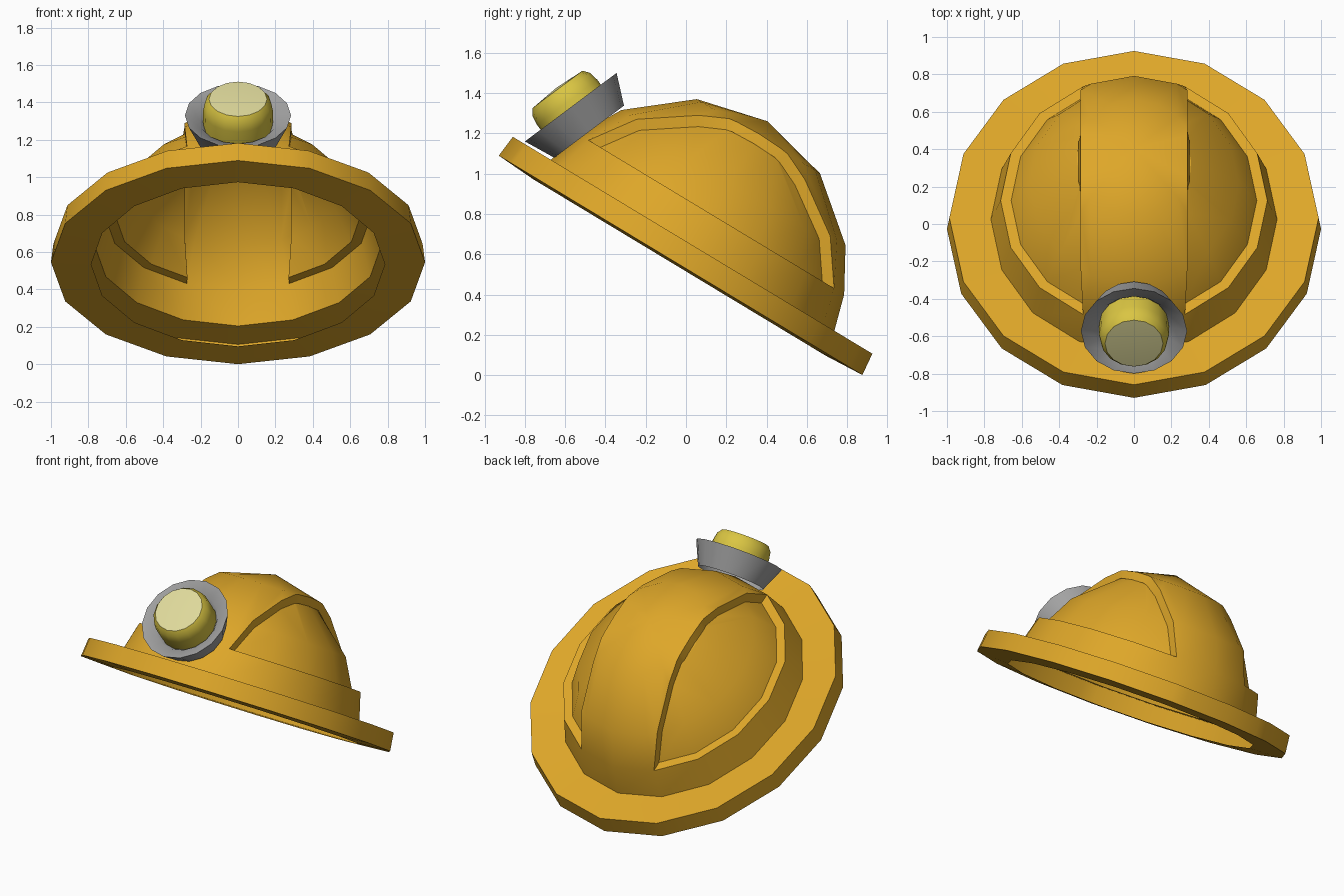
import bpy, bmesh, math
from mathutils import Matrix, Vector

if "Cube" in bpy.data.objects:
    bpy.data.objects.remove(bpy.data.objects["Cube"])


def material(name, rgb):
    m = bpy.data.materials.new(name)
    m.diffuse_color = (*rgb, 1)
    m.use_nodes = True
    m.node_tree.nodes["Principled BSDF"].inputs["Base Color"].default_value = m.diffuse_color
    return m


ORANGE = material("helmet_orange", (0.73, 0.385, 0.022))
GREY = material("lamp_grey", (0.36, 0.36, 0.36))
YELLOW = material("bulb_yellow", (0.70, 0.56, 0.055))
PALE = material("lens_pale", (0.74, 0.70, 0.33))


def lathe(profile, sides=16):
    """Revolve (rx, ry, z) rings around z; a zero radius makes a pole."""
    bm = bmesh.new()
    rings = []
    for rx, ry, z in profile:
        if rx == 0:
            rings.append([bm.verts.new((0, 0, z))] * sides)
            continue
        angles = [2 * math.pi * i / sides for i in range(sides)]
        rings.append([bm.verts.new((rx * math.cos(a), ry * math.sin(a), z)) for a in angles])
    for lo, hi in zip(rings, rings[1:]):
        for i in range(sides):
            j = (i + 1) % sides
            quad = [lo[i], lo[j], hi[j], hi[i]]
            bm.faces.new(list(dict.fromkeys(quad)))
    return bm


def finish(bm, name, mats, centre, tilt, sharp=40):
    mesh = bpy.data.meshes.new(name)
    bm.to_mesh(mesh)
    bm.free()
    for m in mats:
        mesh.materials.append(m)
    ob = bpy.data.objects.new(name, mesh)
    bpy.context.collection.objects.link(ob)
    ob.matrix_world = Matrix.Translation(centre) @ Matrix.Rotation(math.radians(tilt), 4, 'X')
    bpy.ops.object.select_all(action='DESELECT')
    ob.select_set(True)
    bpy.context.view_layer.objects.active = ob
    bpy.ops.object.shade_smooth_by_angle(angle=math.radians(sharp))
    return ob


# Helmet: brim underside, brim edge, brim top, then the dome
K = 0.926
shell = lathe([
    (0.785, 0.85, -0.012), (1.0, 1.054, 0.0), (0.987, 1.042, 0.116), (0.765, 0.826, 0.101),
    (0.77 * K, 0.77, 0.296), (0.65 * K, 0.65, 0.508), (0.357 * K, 0.357, 0.748), (0, 0, 0.835)])

# Recessed side panels leave a raised ridge front to back
CUT = 0.285
for side in (1, -1):
    bmesh.ops.bisect_plane(shell, geom=shell.verts[:] + shell.edges[:] + shell.faces[:], dist=0.016,
                           plane_co=Vector((side * CUT, 0, 0)), plane_no=Vector((1, 0, 0)))
shell.normal_update()
for side in (1, -1):
    panel = [f for f in shell.faces if f.calc_center_median().x * side > CUT - 0.005
             and min(v.co.z for v in f.verts) > 0.25]
    bmesh.ops.inset_region(shell, faces=panel, thickness=0.025, depth=-0.05, use_even_offset=True)
finish(shell, "helmet_shell", [ORANGE], (0, -0.027, 0.545), -31.1)

# Lamp housing: flared ring with a sunken inner lip
LAMP = ((0, -0.572, 1.33), 36.8)
housing = lathe([(r, r, z) for r, z in
                 ((0.216, -0.152), (0.284, 0.0), (0.205, -0.035), (0.18, -0.07))])
finish(housing, "lamp_housing", [GREY], *LAMP)

# Bulb: rounded drum with a pale lens on the end
bulb = lathe([(r, r, z) for r, z in
              ((0.185, -0.10), (0.187, 0.03), (0.178, 0.08), (0.155, 0.11), (0, 0.12))])
bulb.normal_update()
for f in bulb.faces:
    f.material_index = int(f.normal.z > 0.9)
finish(bulb, "lamp_bulb", [YELLOW, PALE], *LAMP)
